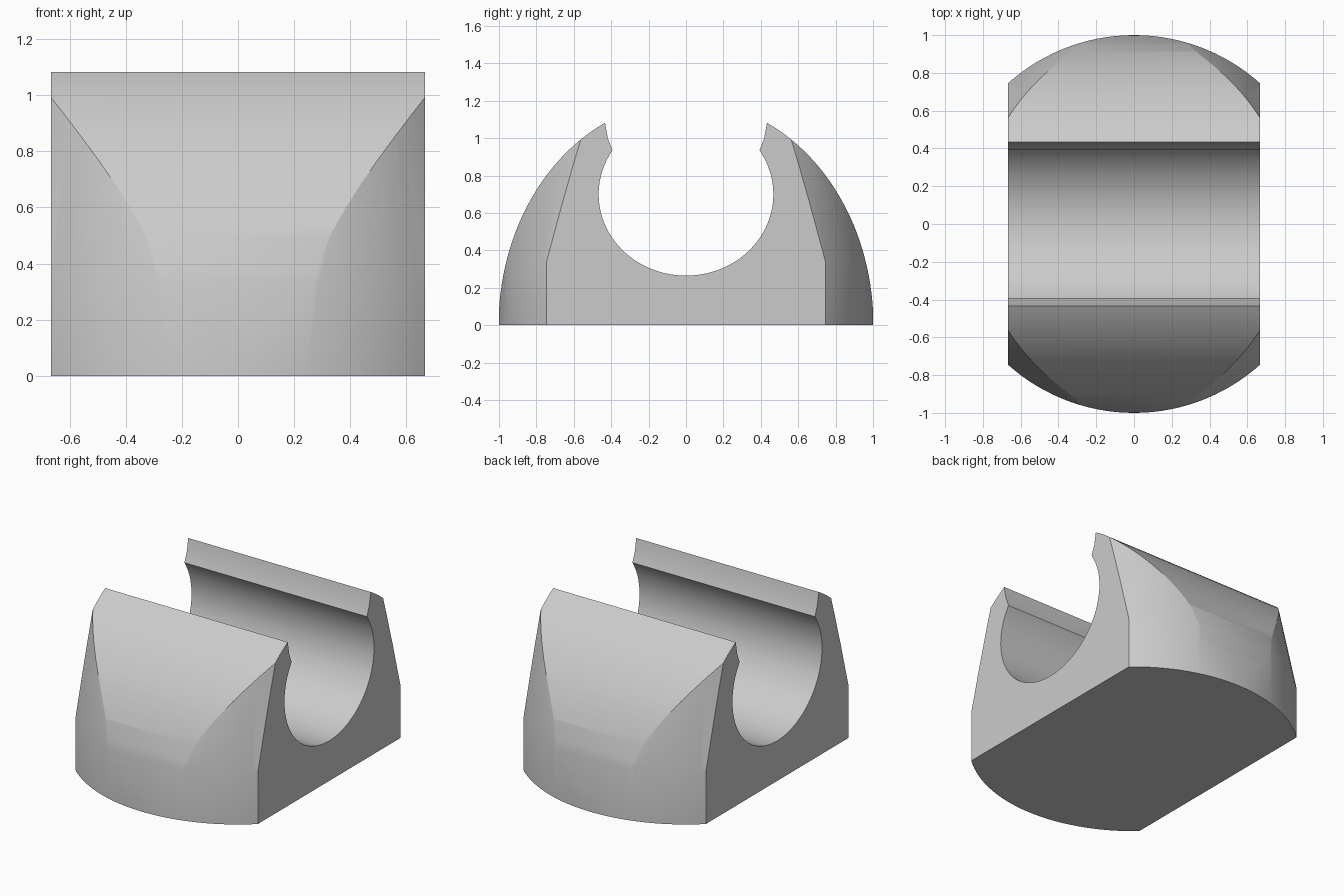
import bpy, bmesh
from math import sin, cos, acos, pi, radians

cube = bpy.data.objects.get("Cube")
if cube:
    bpy.data.objects.remove(cube, do_unlink=True)

HALF_WIDTH = 2 / 3
LIP_Y = 0.433

grey = bpy.data.materials.new("light grey")
grey.use_nodes = True
grey.diffuse_color = (0.6, 0.6, 0.6, 1)
grey.node_tree.nodes["Principled BSDF"].inputs["Base Color"].default_value = grey.diffuse_color


def ellipse(cy, cz, ry, rz, start, end, steps):
    """Points (y, z) along an elliptical arc."""
    angles = [start + (end - start) * i / steps for i in range(steps + 1)]
    return [(cy + ry * cos(a), cz + rz * sin(a)) for a in angles]


def add_object(name, bm):
    bmesh.ops.recalc_face_normals(bm, faces=bm.faces)
    mesh = bpy.data.meshes.new(name)
    bm.to_mesh(mesh)
    bm.free()
    obj = bpy.data.objects.new(name, mesh)
    bpy.context.collection.objects.link(obj)
    mesh.materials.append(grey)
    return obj


# Half of the side profile: outer dome, flared lip, then the round channel
outer = ellipse(0, 0, 1.002, 1.2, 0, acos(LIP_Y / 1.002), 24)
lip = [(0.418, 1.0)]
channel = ellipse(0, 0.70, 0.467, 0.435, acos(0.393 / 0.467), -pi / 2, 36)
half = outer + lip + channel
profile = half + [(-y, z) for y, z in reversed(half[:-1])]

# Extrude the profile across the width
bm = bmesh.new()
side = bm.faces.new([bm.verts.new((-HALF_WIDTH, y, z)) for y, z in profile])
sweep = bmesh.ops.extrude_face_region(bm, geom=[side])
moved = [v for v in sweep["geom"] if isinstance(v, bmesh.types.BMVert)]
bmesh.ops.translate(bm, verts=moved, vec=(2 * HALF_WIDTH, 0, 0))
body = add_object("cradle_body", bm)

# Round drum with a tapered upper part, which trims the ends and corners
bm = bmesh.new()
SEGMENTS = 128
rings = []
for radius, z in [(1, -0.2), (1, 0.34), (0.832, 1.2)]:
    rings.append([bm.verts.new((radius * cos(2 * pi * i / SEGMENTS),
                                radius * sin(2 * pi * i / SEGMENTS), z))
                  for i in range(SEGMENTS)])
for low, high in zip(rings, rings[1:]):
    for i in range(SEGMENTS):
        j = (i + 1) % SEGMENTS
        bm.faces.new((low[i], low[j], high[j], high[i]))
bm.faces.new(rings[0])
bm.faces.new(rings[-1])
drum = add_object("trim_drum", bm)
drum.hide_render = True

# Keep only what lies inside the drum
trim = body.modifiers.new("round_ends", 'BOOLEAN')
trim.operation = 'INTERSECT'
trim.solver = 'EXACT'
trim.object = drum
bpy.ops.object.select_all(action='DESELECT')
bpy.context.view_layer.objects.active = body
body.select_set(True)
bpy.ops.object.modifier_apply(modifier=trim.name)
bpy.data.objects.remove(drum, do_unlink=True)

# Smooth curved walls, crisp borders
bpy.ops.object.shade_smooth_by_angle(angle=radians(20))
